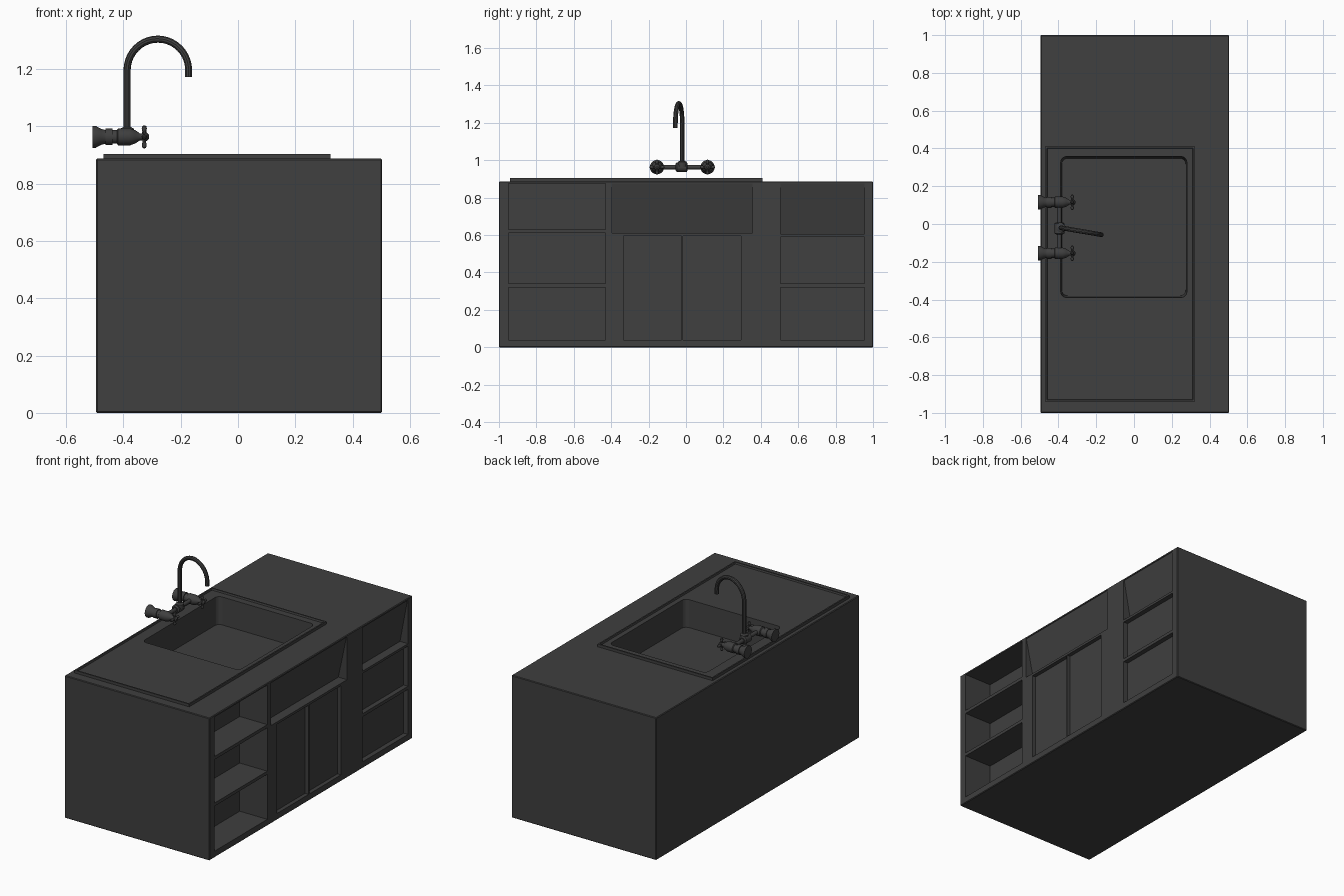
import bpy, bmesh, math
from mathutils import Vector, Matrix

if "Cube" in bpy.data.objects:
    bpy.data.objects.remove(bpy.data.objects["Cube"], do_unlink=True)

dark = bpy.data.materials.new("dark_grey")
dark.use_nodes = True
dark.diffuse_color = (0.05, 0.05, 0.05, 1)
dark.node_tree.nodes["Principled BSDF"].inputs["Base Color"].default_value = (0.05, 0.05, 0.05, 1)


def finish(name, bm, smooth=False):
    bmesh.ops.recalc_face_normals(bm, faces=bm.faces)
    me = bpy.data.meshes.new(name)
    bm.to_mesh(me)
    bm.free()
    me.materials.append(dark)
    ob = bpy.data.objects.new(name, me)
    bpy.context.collection.objects.link(ob)
    if smooth:
        select(ob)
        bpy.ops.object.shade_smooth_by_angle(angle=math.radians(35))
    return ob


def select(ob):
    bpy.ops.object.select_all(action='DESELECT')
    ob.select_set(True)
    bpy.context.view_layer.objects.active = ob


def add_box(bm, x0, x1, y0, y1, z0, z1):
    m = Matrix.Translation(((x0 + x1) / 2, (y0 + y1) / 2, (z0 + z1) / 2))
    m = m @ Matrix.Diagonal((x1 - x0, y1 - y0, z1 - z0, 1))
    return bmesh.ops.create_cube(bm, size=1, matrix=m)["verts"]


def add_prism(bm, profile, y0, y1):
    """Extrude an (x, z) outline along y."""
    face = bm.faces.new([bm.verts.new((x, y0, z)) for x, z in profile])
    out = bmesh.ops.extrude_face_region(bm, geom=[face])["geom"]
    bmesh.ops.translate(bm, vec=(0, y1 - y0, 0),
                        verts=[v for v in out if isinstance(v, bmesh.types.BMVert)])


def cut(target, cutter):
    mod = target.modifiers.new("cut", 'BOOLEAN')
    mod.operation, mod.solver, mod.object = 'DIFFERENCE', 'EXACT', cutter
    select(target)
    bpy.ops.object.modifier_apply(modifier=mod.name)


def lathe(name, profile, origin, axis, sides=20):
    """Spin (distance along axis, radius) pairs round an axis."""
    bm = bmesh.new()
    q = Vector((0, 0, 1)).rotation_difference(Vector(axis))
    rings = []
    for d, r in profile:
        rings.append([bm.verts.new(Vector(origin) + q @ Vector(
            (r * math.cos(a), r * math.sin(a), d)))
            for a in (2 * math.pi * i / sides for i in range(sides))])
    for a, b in zip(rings, rings[1:]):
        for i in range(sides):
            j = (i + 1) % sides
            bm.faces.new((a[i], a[j], b[j], b[i]))
    bm.faces.new(rings[0])
    bm.faces.new(rings[-1])
    return finish(name, bm, True)


# Cabinet body
BACK, FRONT, TOP = -0.495, 0.503, 0.887
bm = bmesh.new()
add_box(bm, BACK, FRONT, -1, 1, 0, TOP)
bmesh.ops.bevel(bm, geom=bm.edges[:], offset=0.004, segments=1, affect='EDGES')
body = finish("cabinet_body", bm)

# Openings on the storage side: y range, z range, depth at top and bottom
niches = [(-0.95, -0.43, z0, z1, 0.19, 0.19)
          for z0, z1 in ((0.04, 0.32), (0.34, 0.61), (0.63, 0.875))]
niches += [(0.505, 0.955, 0.04, 0.32, 0.03, 0.03),
           (0.505, 0.955, 0.34, 0.59, 0.03, 0.03),
           (0.505, 0.955, 0.605, 0.875, 0.004, 0.055),
           (-0.395, 0.355, 0.61, 0.875, 0.004, 0.06),
           (-0.335, -0.023, 0.04, 0.595, 0.025, 0.025),
           (-0.017, 0.295, 0.04, 0.595, 0.025, 0.025)]
bm = bmesh.new()
for y0, y1, z0, z1, dt, db in niches:
    add_prism(bm, [(FRONT + 0.02, z0), (FRONT + 0.02, z1),
                   (FRONT - dt, z1), (FRONT - db, z0)], y0, y1)
niche_cutter = finish("niche_cutter", bm)
cut(body, niche_cutter)

# Sink top with a raised rim
bm = bmesh.new()
add_box(bm, -0.47, 0.322, -0.94, 0.41, TOP, 0.904)
bm.faces.ensure_lookup_table()
lid = max(bm.faces, key=lambda f: f.calc_center_median().z)
bmesh.ops.inset_region(bm, faces=[lid], thickness=0.012)
bmesh.ops.inset_region(bm, faces=[lid], thickness=0.004, depth=-0.01)
sink = finish("sink_top", bm)

# Bowl with rounded corners and a slight draft
bm = bmesh.new()
verts = add_box(bm, -0.39, 0.282, -0.392, 0.36, 0.725, 0.95)
for v in verts:
    if v.co.z < 0.8:
        v.co.x += 0.008 if v.co.x < 0 else -0.008
        v.co.y += 0.012 if v.co.y < 0 else -0.012
upright = [e for e in bm.edges if abs(e.verts[0].co.z - e.verts[1].co.z) > 0.1]
bmesh.ops.bevel(bm, geom=upright, offset=0.03, segments=5, affect='EDGES', profile=0.5)
bowl_cutter = finish("bowl_cutter", bm)
cut(body, bowl_cutter)
cut(sink, bowl_cutter)
for ob in (niche_cutter, bowl_cutter):
    bpy.data.objects.remove(ob, do_unlink=True)

# Tap valves with cross handles
TAP_X, TAP_Z, MID_Y = -0.395, 0.963, -0.02
valve = [(0, 0.038), (0.012, 0.038), (0.03, 0.028), (0.046, 0.024),
         (0.046, 0.029), (0.07, 0.029), (0.07, 0.024), (0.086, 0.024),
         (0.09, 0.03), (0.13, 0.03), (0.15, 0.023), (0.166, 0.012),
         (0.18, 0.012), (0.19, 0.015), (0.198, 0.006)]
spoke = [(0, 0.008), (0.02, 0.007), (0.03, 0.009), (0.037, 0.007), (0.04, 0.003)]
valves = {"left": 0.115, "right": -0.155}
for side, y in valves.items():
    lathe(side + "_valve", valve, (-0.508, y, TAP_Z), (1, 0, 0))
    for i in range(4):
        a = i * math.pi / 2
        lathe(f"{side}_handle_spoke_{i + 1}", spoke, (-0.327, y, TAP_Z),
              (0, math.cos(a), math.sin(a)), 10)

# Cross pipe and centre fitting
lathe("cross_pipe", [(0, 0.012), (0.27, 0.012)], (TAP_X, -0.155, TAP_Z), (0, 1, 0), 16)
lathe("centre_fitting", [(-0.032, 0.018), (-0.026, 0.026), (0.026, 0.026), (0.032, 0.018)],
      (TAP_X, MID_Y - 0.003, TAP_Z), (0, 1, 0))
lathe("spout_collar", [(0, 0.024), (0.028, 0.024), (0.034, 0.014)],
      (-0.387, MID_Y, TAP_Z), (0, 0, 1))

# Gooseneck spout, swivelled slightly
swing = Vector((0.217, -0.037, 0)).normalized()
R, ARC_Z = 0.109, 1.195
base = Vector((-0.387, MID_Y, 0))
path = [base + Vector((0, 0, TAP_Z))]
for i in range(21):
    a = math.pi * (1 - i / 20)
    path.append(base + swing * (R + R * math.cos(a)) + Vector((0, 0, ARC_Z + R * math.sin(a))))
path.append(base + swing * (2 * R) + Vector((0, 0, 1.172)))
curve = bpy.data.curves.new("spout", 'CURVE')
curve.dimensions = '3D'
curve.bevel_depth = 0.0125
curve.bevel_resolution = 3
curve.use_fill_caps = True
line = curve.splines.new('POLY')
line.points.add(len(path) - 1)
for p, co in zip(line.points, path):
    p.co = (*co, 1)
curve.materials.append(dark)
spout = bpy.data.objects.new("spout", curve)
bpy.context.collection.objects.link(spout)
select(spout)
bpy.ops.object.convert(target='MESH')
bpy.ops.object.shade_smooth_by_angle(angle=math.radians(35))
